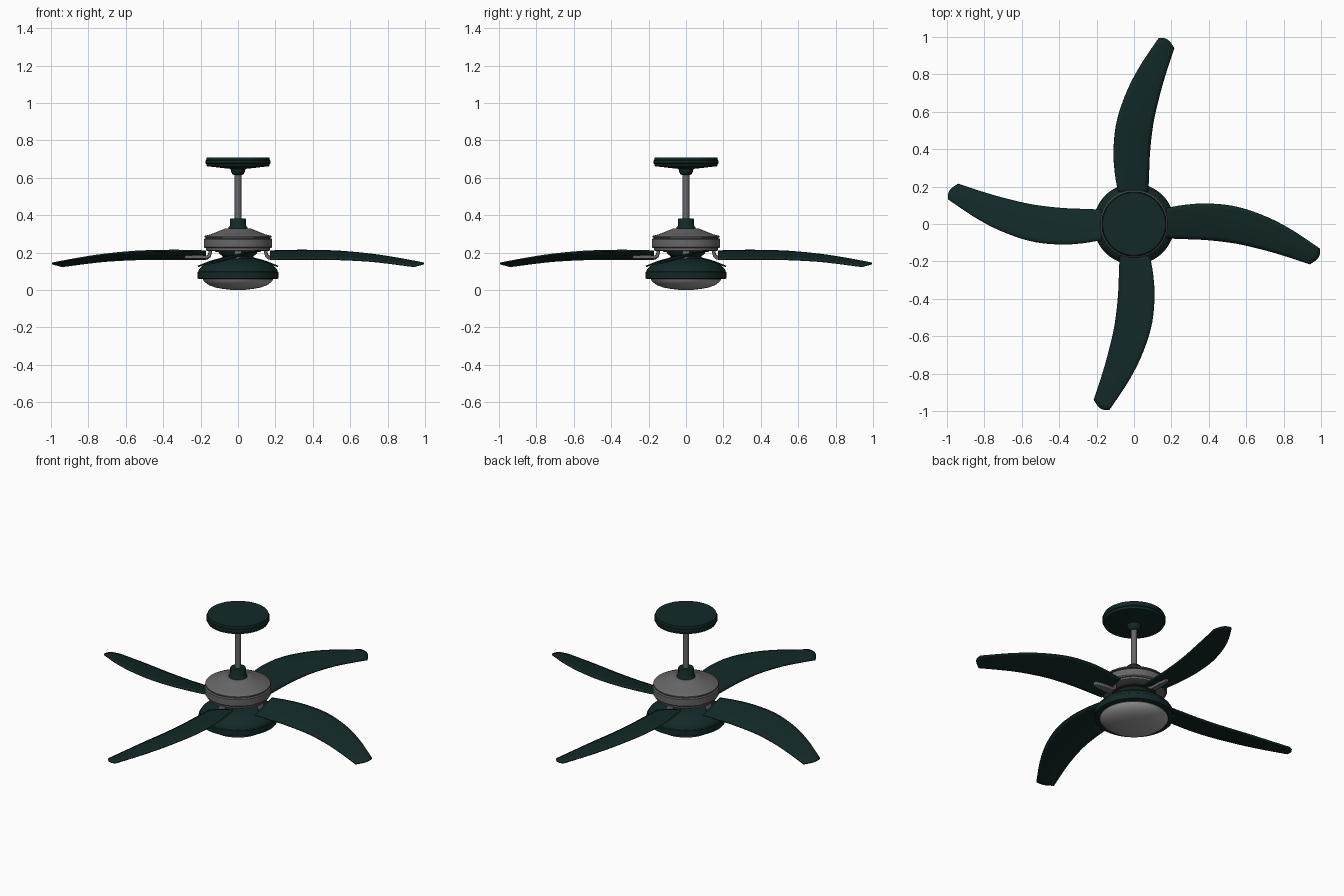
import bpy, bmesh, math
from mathutils import Matrix, Vector

if "Cube" in bpy.data.objects:
    bpy.data.objects.remove(bpy.data.objects["Cube"])


def material(name, rgb):
    m = bpy.data.materials.new(name)
    m.diffuse_color = (*rgb, 1)
    m.use_nodes = True
    m.node_tree.nodes["Principled BSDF"].inputs["Base Color"].default_value = m.diffuse_color
    return m


GREEN = material("dark_green", (0.006, 0.022, 0.021))
GREY = material("metal_grey", (0.135, 0.135, 0.14))
DARK = material("seam_dark", (0.03, 0.03, 0.032))
GLASS = material("frosted_glass", (0.34, 0.34, 0.34))


def finish(name, bm, mat, angle=35):
    bmesh.ops.recalc_face_normals(bm, faces=bm.faces)
    me = bpy.data.meshes.new(name)
    bm.to_mesh(me)
    bm.free()
    me.materials.append(mat)
    ob = bpy.data.objects.new(name, me)
    bpy.context.collection.objects.link(ob)
    bpy.ops.object.select_all(action='DESELECT')
    ob.select_set(True)
    bpy.context.view_layer.objects.active = ob
    bpy.ops.object.shade_smooth_by_angle(angle=math.radians(angle))
    return ob


def lathe(name, profile, mat, n=64):
    """Revolve (radius, z) points around z; ends at radius 0 close the solid."""
    bm = bmesh.new()
    rings = []
    for r, z in profile:
        if r == 0:
            rings.append([bm.verts.new((0, 0, z))])
        else:
            rings.append([bm.verts.new((r * math.cos(2 * math.pi * i / n),
                                        r * math.sin(2 * math.pi * i / n), z)) for i in range(n)])
    for a, b in zip(rings, rings[1:]):
        for i in range(n):
            j = (i + 1) % n
            if len(a) == 1:
                bm.faces.new((a[0], b[i], b[j]))
            elif len(b) == 1:
                bm.faces.new((a[i], a[j], b[0]))
            else:
                bm.faces.new((a[i], a[j], b[j], b[i]))
    return finish(name, bm, mat)


def spline(pts, t):
    """Catmull-Rom point along a list, t in 0..1."""
    p = [Vector(q) for q in pts]
    p = [2 * p[0] - p[1]] + p + [2 * p[-1] - p[-2]]
    s = t * (len(pts) - 1)
    i = min(int(s), len(pts) - 2)
    f = s - i
    a, b, c, d = p[i:i + 4]
    return 0.5 * (2 * b + (c - a) * f + (2 * a - 5 * b + 4 * c - d) * f * f
                  + (3 * b - a - 3 * c + d) * f ** 3)


# Ceiling canopy, hanger ball, rod and collar
lathe("ceiling_canopy", [(0, .708), (.168, .708), (.17, .695), (.175, .692), (.175, .678),
                         (.17, .675), (.167, .662), (.08, .652), (.042, .648), (0, .648)], GREEN)
lathe("hanger_ball", [(0, .66), (.04, .655), (.038, .635), (.03, .62), (.02, .614), (0, .614)], GREEN, 32)
lathe("down_rod", [(0, .63), (.018, .63), (.018, .36), (0, .36)], GREY, 24)
lathe("rod_collar", [(0, .383), (.04, .383), (.043, .378), (.043, .345), (.05, .335),
                     (.054, .315), (0, .315)], GREEN, 32)

# Motor housing with seams
lathe("motor_top", [(0, .328), (.072, .328), (.08, .324), (.11, .312), (.145, .298),
                    (.176, .29), (.18, .286), (.18, .28), (0, .28)], GREY)
lathe("motor_seam", [(0, .284), (.173, .284), (.173, .27), (0, .27)], DARK)
lathe("motor_body", [(0, .275), (.177, .275), (.183, .27), (.183, .23), (.178, .224), (0, .224)], GREY)
lathe("motor_lower_ring", [(0, .226), (.172, .226), (.172, .212), (.16, .208), (0, .208)], GREY)
lathe("flywheel", [(0, .215), (.125, .215), (.12, .203), (0, .203)], DARK)

# Neck, light kit and glass bowl
lathe("neck", [(0, .21), (.11, .21), (.1, .195), (.082, .18), (.08, .155), (0, .155)], GREEN)
lathe("light_kit", [(0, .168), (.09, .168), (.125, .161), (.165, .146), (.195, .126), (.21, .108),
                    (.212, .1), (.217, .096), (.217, .062), (.205, .058), (.185, .058), (0, .058)], GREEN)
lathe("glass_bowl", [(0, .065), (.188, .065), (.188, .056), (.178, .042), (.155, .026),
                     (.12, .013), (.08, .006), (.04, .001), (0, 0)], GLASS)

# Blade outlines: raised edge and lowered edge, root to tip
HIGH = [(.17, .085, .208), (.28, .103, .211), (.4, .109, .211), (.55, .092, .206),
        (.71, .038, .191), (.85, -.035, .17), (.995, -.132, .143)]
LOW = [(.17, -.076, .164), (.28, -.08, .165), (.4, -.086, .165), (.55, -.105, .163),
       (.7, -.14, .155), (.82, -.175, .142), (.94, -.214, .126)]


def blade(k):
    bm = bmesh.new()
    nu, nv = 36, 8
    rot = Matrix.Rotation(k * math.pi / 2, 3, 'Z')
    grid = []
    for i in range(nu + 1):
        u = i / nu
        h, l = spline(HIGH, u), spline(LOW, u)
        row = []
        for j in range(nv + 1):
            v = j / nv
            p = h.lerp(l, v)
            bow = math.sin(math.pi * v)
            p += Vector((.018 * bow * u ** 12, -.006 * bow * u ** 12, .004 * bow))
            row.append(bm.verts.new(rot @ p))
        grid.append(row)
    for i in range(nu):
        for j in range(nv):
            bm.faces.new((grid[i][j], grid[i + 1][j], grid[i + 1][j + 1], grid[i][j + 1]))
    ob = finish(f"blade_{k + 1}", bm, GREEN)
    mod = ob.modifiers.new("thickness", 'SOLIDIFY')
    mod.thickness = .008
    mod.offset = 0


# Bracket: bent arm from the motor, curling out beneath the blade (radius, z, half width)
ARM = [(.148, .222, .02), (.149, .2, .02), (.153, .184, .021), (.165, .174, .021),
       (.19, .174, .021), (.24, .174, .018), (.285, .174, .01)]


def bracket(k):
    bm = bmesh.new()
    rot = Matrix.Rotation(k * math.pi / 2, 3, 'Z')
    prev = None
    for i, (r, z, w) in enumerate(ARM):
        a, b = ARM[max(i - 1, 0)], ARM[min(i + 1, len(ARM) - 1)]
        d = Vector((b[0] - a[0], 0, b[1] - a[1])).normalized()
        n = Vector((-d.z, 0, d.x)) * .009
        c = Vector((r, 0, z))
        tilt = .25 * i / (len(ARM) - 1)          # follow the blade pitch
        ring = []
        for s, q in ((1, 1), (-1, 1), (-1, -1), (1, -1)):
            ring.append(bm.verts.new(rot @ (c + n * q + Vector((0, w * s, w * s * tilt)))))
        if prev:
            for j in range(4):
                bm.faces.new((prev[j], prev[(j + 1) % 4], ring[(j + 1) % 4], ring[j]))
        else:
            bm.faces.new(ring)
        prev = ring
    bm.faces.new(prev)
    ob = finish(f"blade_bracket_{k + 1}", bm, GREY)
    mod = ob.modifiers.new("rounding", 'BEVEL')
    mod.width = .003
    mod.segments = 2


for k in range(4):
    blade(k)
    bracket(k)
